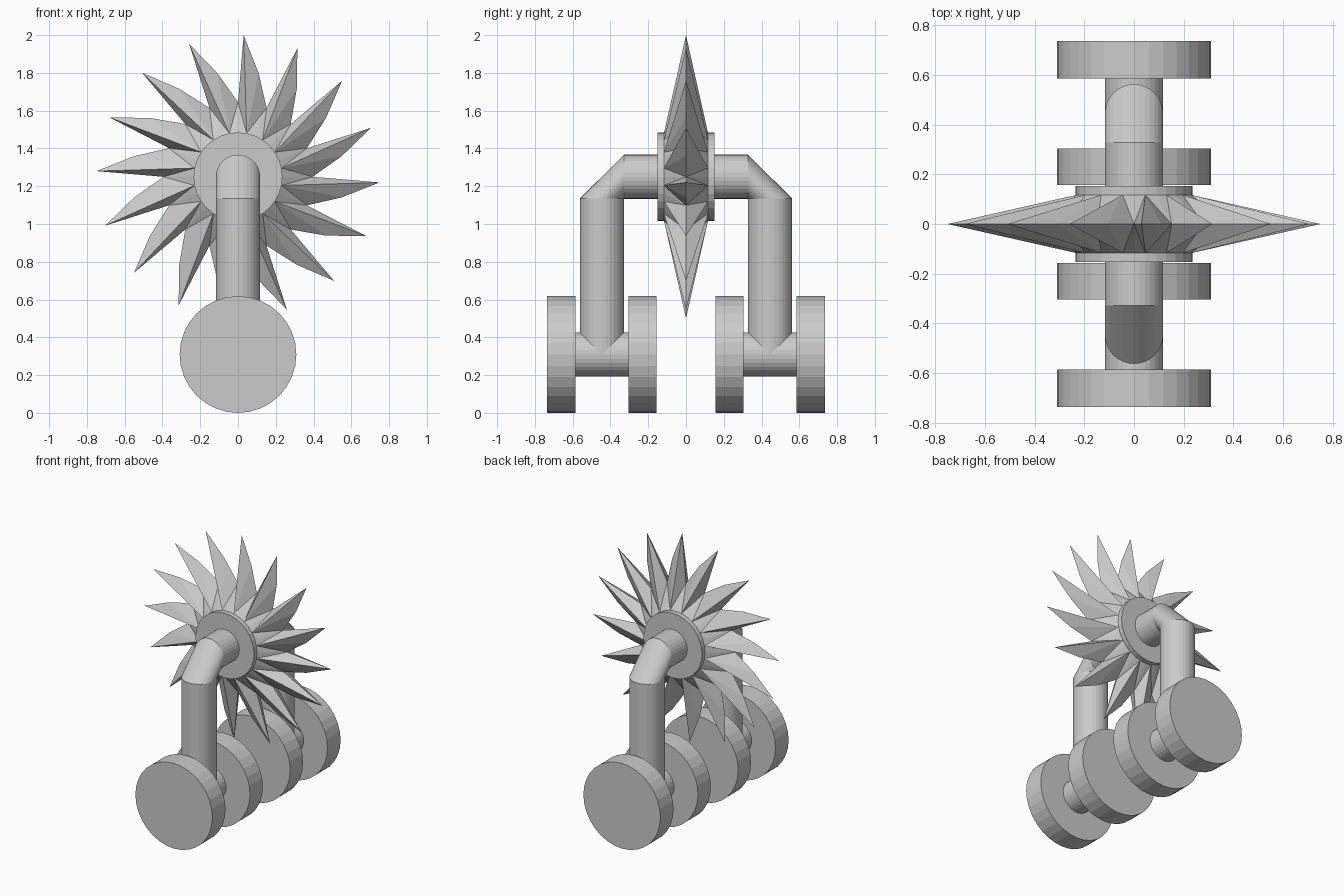
import bpy, bmesh
from math import sin, cos, pi, radians
from mathutils import Vector

if "Cube" in bpy.data.objects:
    bpy.data.objects.remove(bpy.data.objects["Cube"])

HUB_Z, WHEEL_Z, LEG_Y, PIPE_R, SIDES = 1.25, 0.309, 0.445, 0.117, 32


def finish(bm, name):
    bmesh.ops.recalc_face_normals(bm, faces=bm.faces)
    me = bpy.data.meshes.new(name)
    bm.to_mesh(me)
    bm.free()
    ob = bpy.data.objects.new(name, me)
    bpy.context.collection.objects.link(ob)
    return ob


def disc(name, r, y0, y1, z):
    """Capped cylinder lying along y."""
    bpy.ops.mesh.primitive_cylinder_add(vertices=SIDES, radius=r, depth=abs(y1 - y0),
                                        location=(0, (y0 + y1) / 2, z), rotation=(pi / 2, 0, 0))
    bpy.context.object.name = name


# Spiked wheel: 16 swept teeth with a ridge on each side
def polar(r, deg, y):
    a = radians(deg)
    return Vector((r * cos(a), y, HUB_Z + r * sin(a)))


bm = bmesh.new()
N, STEP, HALF = 16, 22.5, 0.117
rim = {1: [], -1: []}
valleys = [bm.verts.new(polar(0.395, 90 - i * STEP, 0)) for i in range(N)]
for s in (1, -1):
    for i in range(N):
        rim[s].append(bm.verts.new(polar(0.235, 90 - i * STEP, s * HALF)))
        rim[s].append(bm.verts.new(polar(0.235, 90 - (i + 0.5) * STEP, s * HALF)))
    bm.faces.new(rim[s])
for i in range(N):
    a = 90 - i * STEP
    tip = bm.verts.new(polar(0.75, a - 2.3, 0))
    kink = bm.verts.new(polar(0.56, a - 11.25, 0))
    v0, v1 = valleys[i], valleys[(i + 1) % N]
    for s in (1, -1):
        h0, hm, h1 = (rim[s][(2 * i + k) % (2 * N)] for k in range(3))
        bm.faces.new((v0, tip, hm))
        bm.faces.new((v0, hm, h0))
        bm.faces.new((tip, kink, hm))
        bm.faces.new((kink, v1, hm))
        bm.faces.new((v1, h1, hm))
finish(bm, "spiked_wheel")

for s, side in ((-1, "front"), (1, "back")):
    # Hub plate
    disc(side + "_hub_plate", 0.235, s * 0.11, s * 0.152, HUB_Z)

    # Bent leg pipe: hub, elbow start, elbow end, axle
    bm = bmesh.new()
    rings = []
    for y, z, upright in ((0.14, HUB_Z, True), (0.328, HUB_Z, True),
                          (LEG_Y, 1.135, False), (LEG_Y, WHEEL_Z, False)):
        ring = []
        for k in range(SIDES):
            c, d = PIPE_R * cos(2 * pi * k / SIDES), PIPE_R * sin(2 * pi * k / SIDES)
            ring.append(bm.verts.new((c, s * y, z + d) if upright else (c, s * (y + d), z)))
        rings.append(ring)
    for a, b in zip(rings, rings[1:]):
        for k in range(SIDES):
            j = (k + 1) % SIDES
            bm.faces.new((a[k], a[j], b[j], b[k]))
    bm.faces.new(rings[0])
    bm.faces.new(rings[-1])
    finish(bm, side + "_leg")

    # Axle and its pair of wheels
    disc(side + "_axle", PIPE_R, s * 0.25, s * 0.65, WHEEL_Z)
    disc(side + "_inner_wheel", 0.309, s * 0.157, s * 0.304, WHEEL_Z)
    disc(side + "_outer_wheel", 0.309, s * 0.585, s * 0.735, WHEEL_Z)
